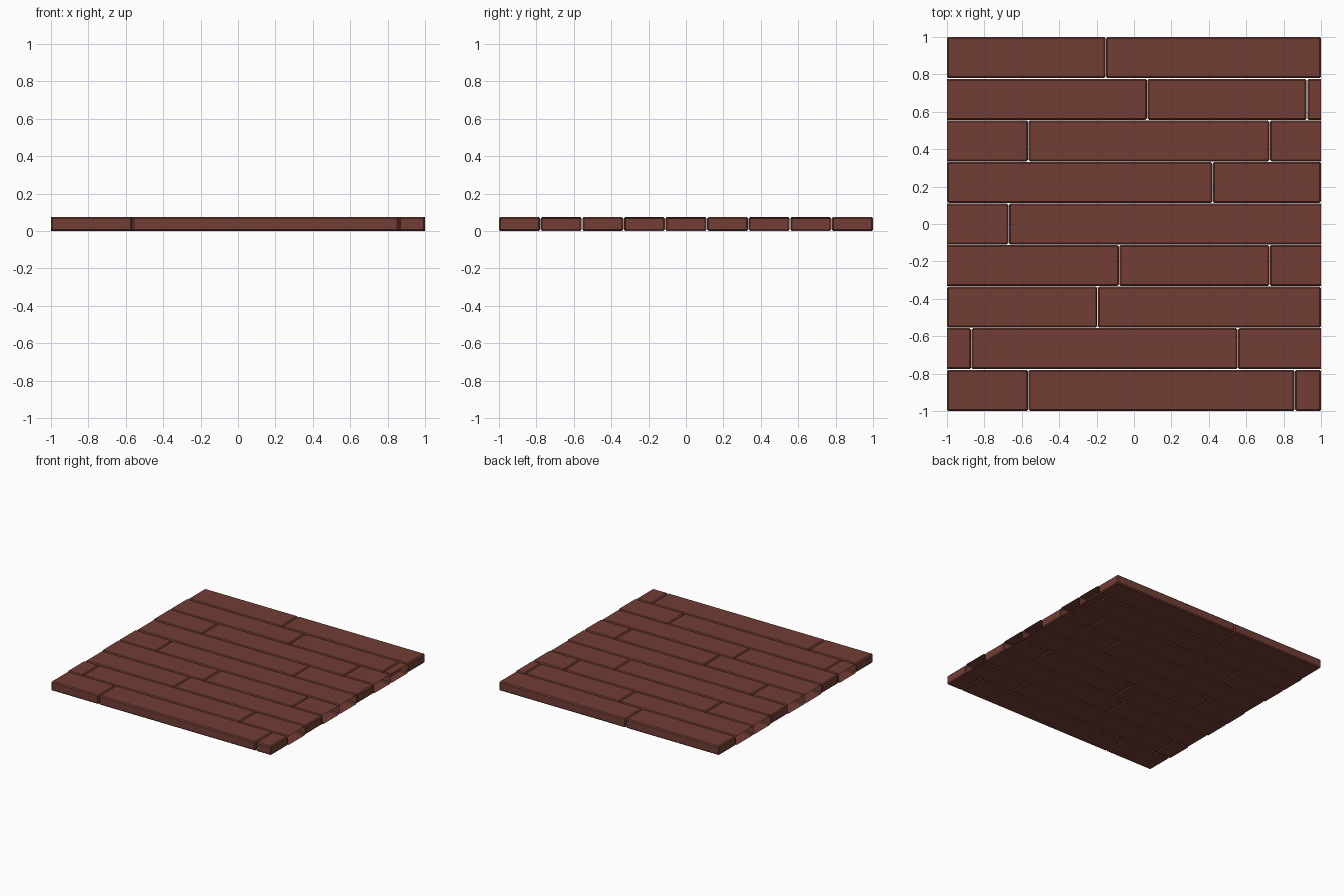
import bpy
import bmesh

if "Cube" in bpy.data.objects:
    bpy.data.objects.remove(bpy.data.objects["Cube"])

ROW_W = 2 / 9
HEIGHT = 0.075
GAP = 0.003
BEVEL = 0.008

# butt joints along x for each row, from front to back
JOINTS = [
    (-0.565, 0.86), (-0.87, 0.555), (-0.195,), (-0.08, 0.725), (-0.67,),
    (0.42,), (-0.565, 0.725), (0.07, 0.925), (-0.15,),
]
# rows whose outer ends are closed; the others are sawn off and hollow
CLOSED_ROWS = {0, 2, 5, 8}

wood = bpy.data.materials.new("red_brown_wood")
wood.diffuse_color = (0.17, 0.048, 0.035, 1)
wood.use_nodes = True
wood.node_tree.nodes["Principled BSDF"].inputs["Base Color"].default_value = wood.diffuse_color


def plank(name, x0, x1, y0, y1, cut_left, cut_right):
    """Bevelled board; a cut end is sliced open at its x position."""
    a = x0 - 0.05 if cut_left else x0
    b = x1 + 0.05 if cut_right else x1
    bm = bmesh.new()
    bmesh.ops.create_cube(bm, size=1)
    for v in bm.verts:
        v.co.x = (a + b) / 2 + v.co.x * (b - a)
        v.co.y = (y0 + y1) / 2 + v.co.y * (y1 - y0)
        v.co.z = HEIGHT / 2 + v.co.z * HEIGHT
    bmesh.ops.bevel(bm, geom=bm.edges[:], offset=BEVEL, segments=1,
                    profile=0.5, affect='EDGES')
    for cut, x, nx in ((cut_left, x0, -1), (cut_right, x1, 1)):
        if cut:
            bmesh.ops.bisect_plane(bm, geom=bm.verts[:] + bm.edges[:] + bm.faces[:],
                                   plane_co=(x, 0, 0), plane_no=(nx, 0, 0),
                                   clear_outer=True)
    mesh = bpy.data.meshes.new(name)
    bm.to_mesh(mesh)
    bm.free()
    mesh.materials.append(wood)
    bpy.context.collection.objects.link(bpy.data.objects.new(name, mesh))


# floor boards, row by row
for r, joints in enumerate(JOINTS):
    y0 = -1 + r * ROW_W + (GAP / 2 if r > 0 else 0)
    y1 = -1 + (r + 1) * ROW_W - (GAP / 2 if r < 8 else 0)
    stops = [-1, *joints, 1]
    is_open = r not in CLOSED_ROWS
    last = len(stops) - 2
    for i in range(last + 1):
        x0 = stops[i] + (GAP / 2 if i > 0 else 0)
        x1 = stops[i + 1] - (GAP / 2 if i < last else 0)
        plank(f"floor_board_{r + 1}_{i + 1}", x0, x1, y0, y1,
              is_open and i == 0, is_open and i == last)
